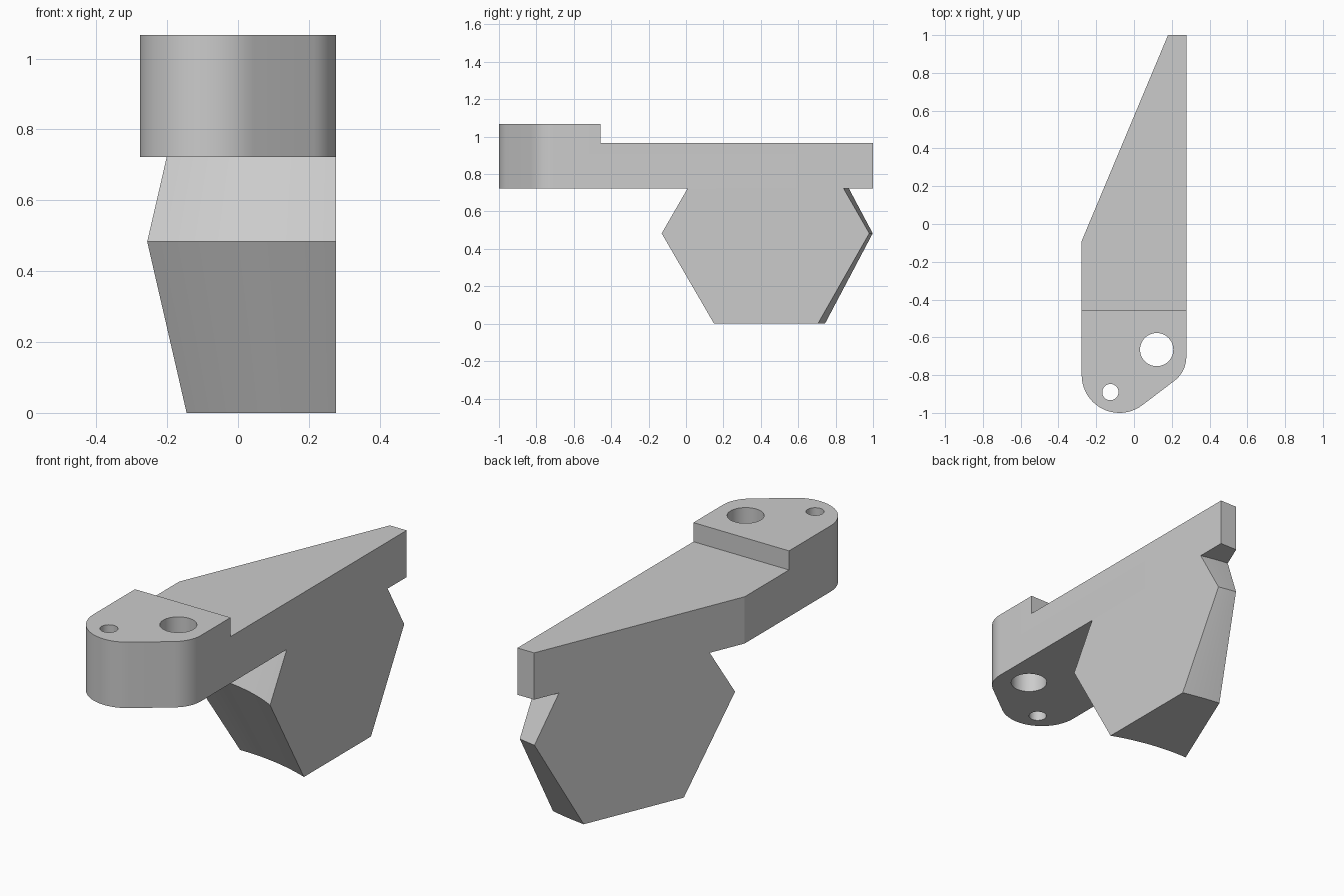
import bpy
import bmesh
from math import sin, cos, acos, atan2, hypot, radians

if "Cube" in bpy.data.objects:
    bpy.data.objects.remove(bpy.data.objects["Cube"])

GREY = (0.6, 0.6, 0.6, 1.0)
grey = bpy.data.materials.new("plain grey")
grey.use_nodes = True
grey.diffuse_color = GREY
grey.node_tree.nodes["Principled BSDF"].inputs["Base Color"].default_value = GREY

SIDE = 0.277            # half width, flat side at +x
ARM_Z, STEP_Z, TOP_Z = 0.722, 0.967, 1.067
STEP_Y = -0.457
PIVOT = (-0.125, -0.89)  # small hole, also the sweep axis of the blade
BEND, TIP = (-SIDE, -0.09), (0.18, 1.0)  # ends of the slanted side


def make_object(name, bm):
    bmesh.ops.recalc_face_normals(bm, faces=bm.faces)
    mesh = bpy.data.meshes.new(name)
    bm.to_mesh(mesh)
    bm.free()
    mesh.materials.append(grey)
    obj = bpy.data.objects.new(name, mesh)
    bpy.context.collection.objects.link(obj)
    return obj


def prism(name, outline, z0, z1):
    bm = bmesh.new()
    base = bm.faces.new([bm.verts.new((x, y, z0)) for x, y in outline])
    top = bmesh.ops.extrude_face_region(bm, geom=[base])["geom"]
    verts = [v for v in top if isinstance(v, bmesh.types.BMVert)]
    bmesh.ops.translate(bm, verts=verts, vec=(0, 0, z1 - z0))
    return make_object(name, bm)


def arc(cx, cy, r, start, end, steps):
    angles = [radians(start + (end - start) * i / steps) for i in range(steps + 1)]
    return [(cx + r * cos(a), cy + r * sin(a)) for a in angles]


def activate(obj):
    bpy.ops.object.select_all(action='DESELECT')
    obj.select_set(True)
    bpy.context.view_layer.objects.active = obj


def cut(target, cutter):
    mod = target.modifiers.new("cut", 'BOOLEAN')
    mod.operation = 'DIFFERENCE'
    mod.solver = 'EXACT'
    mod.object = cutter
    activate(target)
    bpy.ops.object.modifier_apply(modifier=mod.name)
    bpy.data.objects.remove(cutter)


# Arm: rounded head tapering to a narrow end
outline = [BEND]
outline += arc(-SIDE + 0.2, -0.8, 0.2, 180, 307, 20)
outline += arc(SIDE - 0.16, -0.703, 0.16, 307, 360, 10)
outline += [(SIDE, 1.0), TIP]
arm = prism("arm", outline, ARM_Z, TOP_Z)

# Step behind the head, then the two through holes
step = [(-1, STEP_Y), (1, STEP_Y), (1, 2), (-1, 2)]
cut(arm, prism("step_cutter", step, STEP_Z, 2))
for x, y, r in ((0.12, -0.665, 0.088), (*PIVOT, 0.043)):
    circle = arc(x, y, r, 0, 360, 48)[:-1]
    cut(arm, prism("hole_cutter", circle, 0.5, 1.5))

# Blade: hexagonal section swept round the pivot, from flat side to slanted side
section = [(0.15, 0), (0.705, 0), (0.98, 0.483), (0.843, ARM_Z),
           (0.008, ARM_Z), (-0.13, 0.483)]
dx, dy = TIP[0] - BEND[0], TIP[1] - BEND[1]
length = hypot(dx, dy)
nx, ny = -dy / length, dx / length
plane = nx * (BEND[0] - PIVOT[0]) + ny * (BEND[1] - PIVOT[1])
STEPS = 16
bm = bmesh.new()
rails = []
for y, z in section:
    r = hypot(SIDE - PIVOT[0], y - PIVOT[1])
    start = atan2(y - PIVOT[1], SIDE - PIVOT[0])
    end = atan2(ny, nx) - acos(plane / r)
    angles = [start + (end - start) * i / STEPS for i in range(STEPS + 1)]
    rails.append([bm.verts.new((PIVOT[0] + r * cos(a), PIVOT[1] + r * sin(a), z))
                  for a in angles])
for k, rail in enumerate(rails):
    after = rails[(k + 1) % len(rails)]
    for i in range(STEPS):
        bm.faces.new((rail[i], after[i], after[i + 1], rail[i + 1]))
for end in (0, STEPS):
    bm.faces.new([rail[end] for rail in rails])
blade = make_object("hexagonal_blade", bm)

for obj in (arm, blade):
    activate(obj)
    bpy.ops.object.shade_smooth_by_angle(angle=radians(20))
